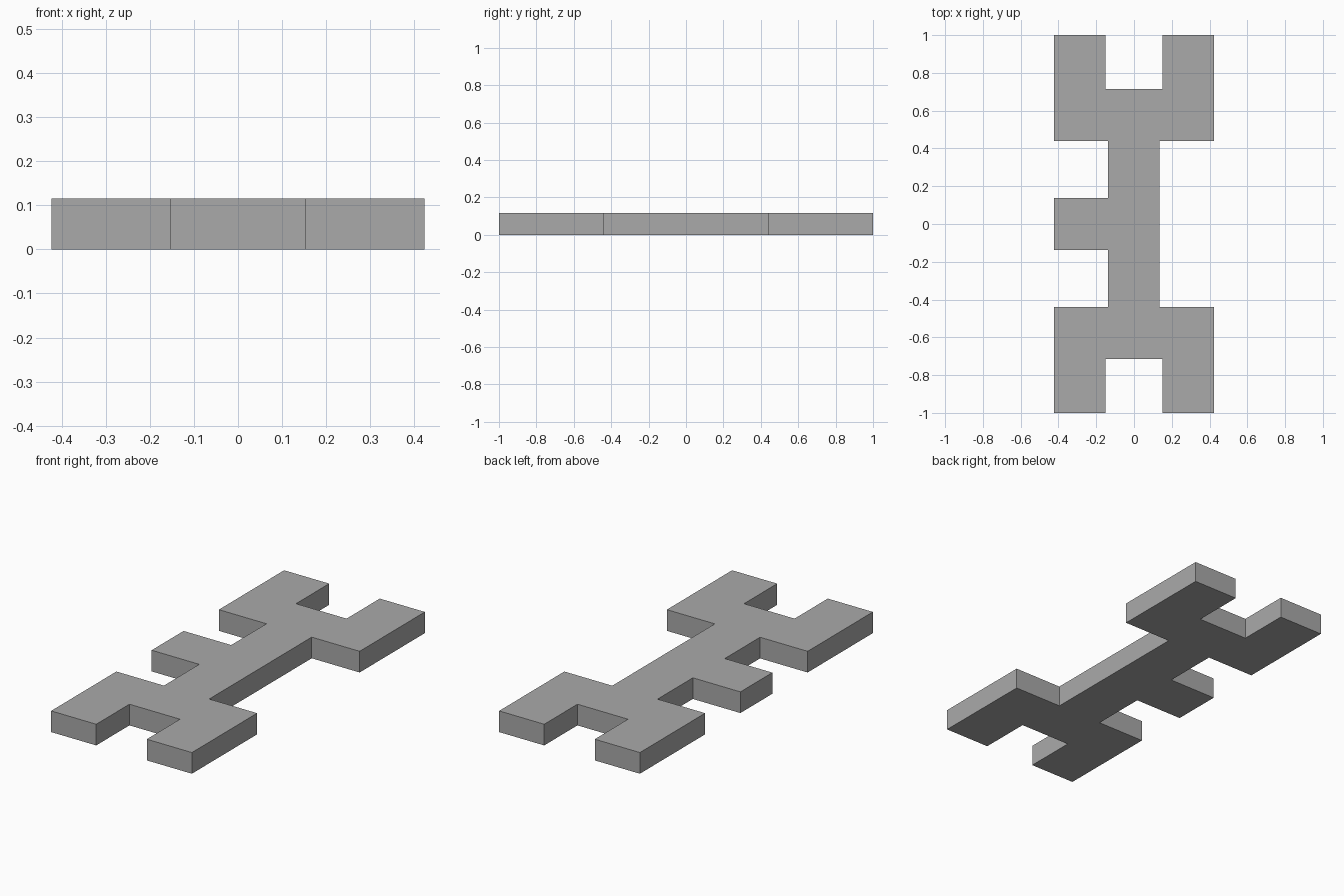
import bpy
import bmesh

cube = bpy.data.objects.get("Cube")
if cube:
    bpy.data.objects.remove(cube, do_unlink=True)

THICKNESS = 0.115

grey = bpy.data.materials.new("mid grey")
grey.use_nodes = True
colour = (0.4, 0.4, 0.4, 1)
grey.diffuse_color = colour
grey.node_tree.nodes["Principled BSDF"].inputs["Base Color"].default_value = colour

# Back half of the outline, from the straight side round to the side tab
half = [(0.135, 0.44), (0.423, 0.44), (0.423, 1), (0.152, 1),
        (0.152, 0.715), (-0.152, 0.715), (-0.152, 1), (-0.423, 1),
        (-0.423, 0.44), (-0.137, 0.44), (-0.137, 0.137), (-0.423, 0.137)]
outline = half + [(x, -y) for x, y in reversed(half)]

# Flat connector plate: outline extruded upwards
bm = bmesh.new()
face = bm.faces.new([bm.verts.new((x, y, 0)) for x, y in outline])
extruded = bmesh.ops.extrude_face_region(bm, geom=[face], use_keep_orig=True)
top = [v for v in extruded["geom"] if isinstance(v, bmesh.types.BMVert)]
bmesh.ops.translate(bm, verts=top, vec=(0, 0, THICKNESS))
bmesh.ops.recalc_face_normals(bm, faces=bm.faces)

mesh = bpy.data.meshes.new("connector_plate")
bm.to_mesh(mesh)
bm.free()
mesh.materials.append(grey)
plate = bpy.data.objects.new("connector_plate", mesh)
bpy.context.collection.objects.link(plate)
